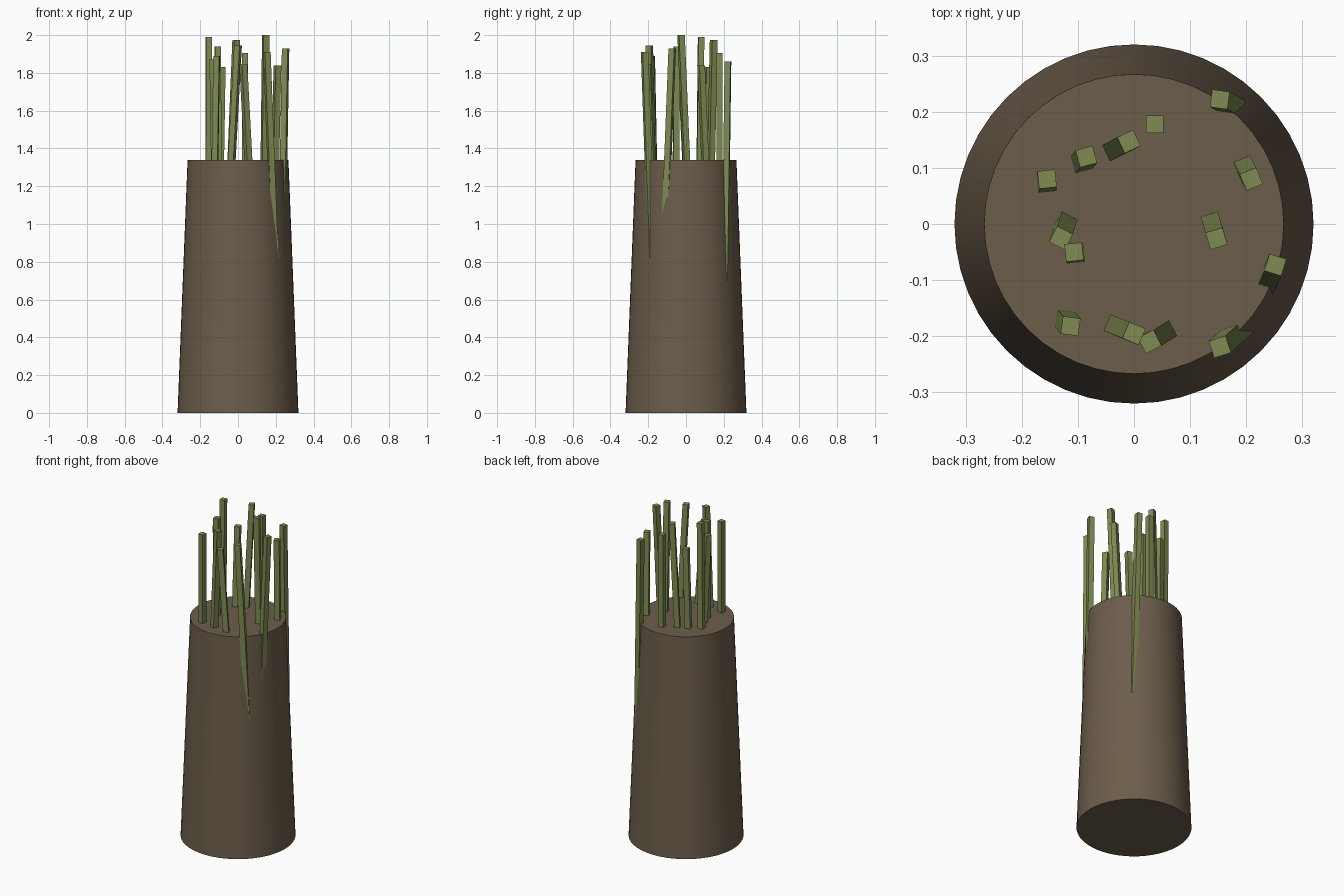
import bpy, bmesh
from math import radians, cos, sin, pi

if "Cube" in bpy.data.objects:
    bpy.data.objects.remove(bpy.data.objects["Cube"])


def material(name, rgb):
    m = bpy.data.materials.new(name)
    m.diffuse_color = (*rgb, 1)
    m.use_nodes = True
    m.node_tree.nodes["Principled BSDF"].inputs["Base Color"].default_value = m.diffuse_color
    return m


BROWN = material("brown", (0.15, 0.11, 0.07))
GREEN = material("green", (0.21, 0.26, 0.085))

# Tapered solid pot
bpy.ops.mesh.primitive_cone_add(vertices=48, radius1=0.32, radius2=0.267,
                                depth=1.34, location=(0, 0, 0.67))
pot = bpy.context.object
pot.name = "pot"
pot.data.materials.append(BROWN)
bpy.ops.object.shade_smooth_by_angle(angle=radians(30))


def stem(name, top, low, yaw, z_end=0.7, half=0.0158):
    """Square stem from its top through a lower point, continued into the pot."""
    t = (top[2] - z_end) / (top[2] - low[2])
    end = [top[i] + (low[i] - top[i]) * t for i in range(3)]
    bm = bmesh.new()
    rings = []
    for c in (end, top):
        ring = []
        for k in range(4):
            a = radians(yaw) + pi / 4 + k * pi / 2
            r = half * 2 ** 0.5
            ring.append(bm.verts.new((c[0] + r * cos(a), c[1] + r * sin(a), c[2])))
        rings.append(ring)
    b, u = rings
    bm.faces.new(b[::-1])
    bm.faces.new(u)
    for k in range(4):
        n = (k + 1) % 4
        bm.faces.new((b[k], b[n], u[n], u[k]))
    me = bpy.data.meshes.new(name)
    bm.to_mesh(me)
    bm.free()
    me.materials.append(GREEN)
    bpy.context.collection.objects.link(bpy.data.objects.new(name, me))


# Stems: top point, lower point, yaw in degrees
STEMS = [
    ((0.153, 0.222, 1.86), (0.178, 0.208, 0.82), -8),
    ((0.209, 0.080, 1.84), (0.198, 0.101, 1.34), 22),
    ((-0.155, 0.080, 1.99), (-0.156, 0.073, 1.34), 6),
    ((0.037, 0.178, 1.905), (0.037, 0.178, 1.34), 0),
    ((-0.009, 0.147, 1.975), (-0.035, 0.133, 1.34), 25),
    ((-0.085, 0.120, 1.83), (-0.093, 0.110, 1.34), 15),
    ((-0.130, -0.025, 1.87), (-0.122, 0.001, 1.34), -27),
    ((-0.107, -0.050, 1.94), (-0.105, -0.053, 1.34), 6),
    ((-0.113, -0.182, 1.89), (-0.122, -0.171, 1.34), -8),
    ((0.000, -0.195, 1.945), (-0.033, -0.182, 1.34), -23),
    ((0.028, -0.210, 1.845), (0.055, -0.193, 1.34), 27),
    ((0.153, -0.219, 1.91), (0.185, -0.190, 1.06), 18),
    ((0.252, -0.073, 1.93), (0.237, -0.106, 1.09), -17),
    ((0.147, -0.026, 2.00), (0.139, 0.002, 1.34), 17),
]
for i, (top, low, yaw) in enumerate(STEMS, 1):
    stem(f"stem_{i}", top, low, yaw)
